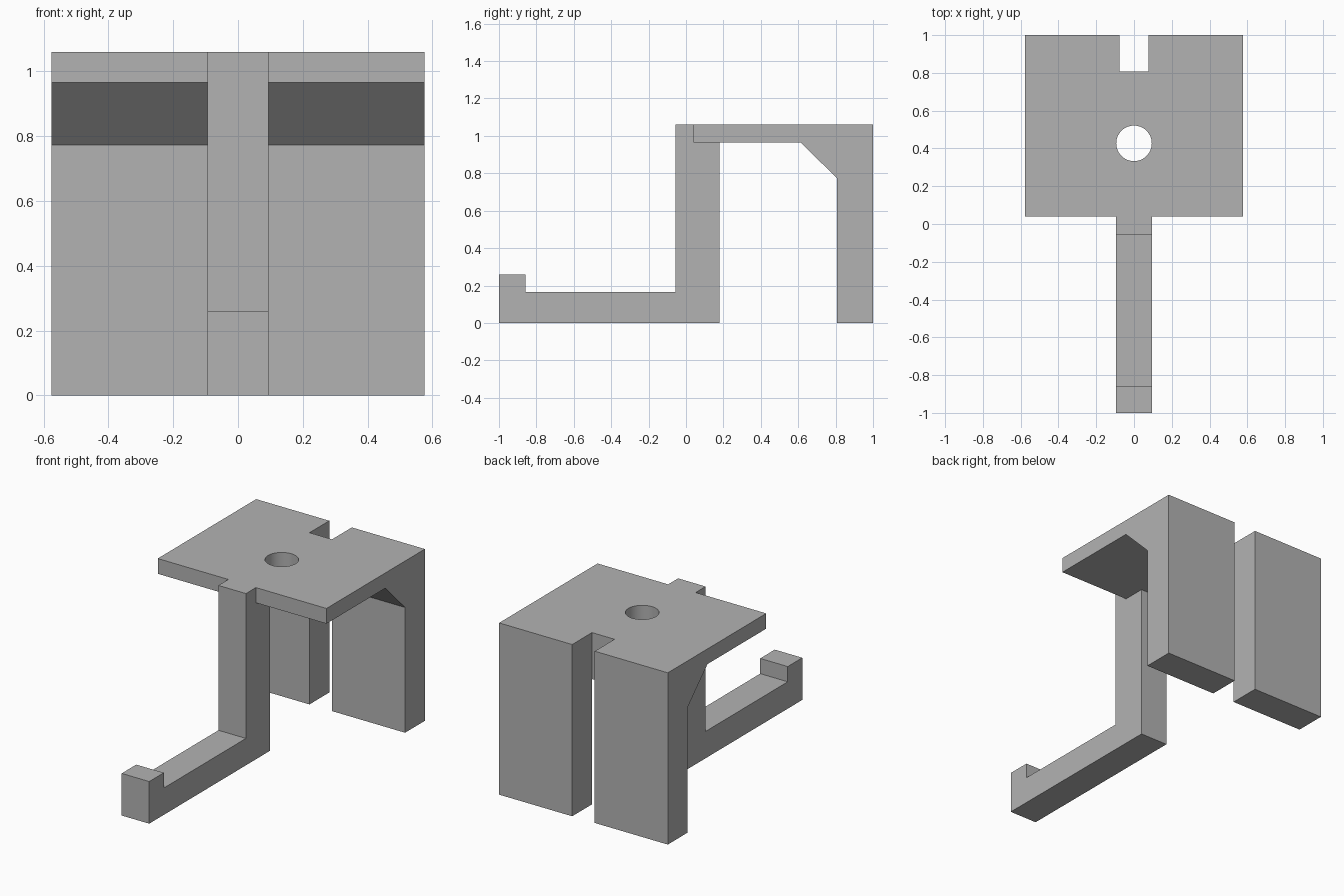
import bpy
import bmesh
import math
from mathutils import Matrix, Vector

default = bpy.data.objects.get("Cube")
if default:
    bpy.data.objects.remove(default, do_unlink=True)

# Single grey finish
grey = bpy.data.materials.new("plain grey")
grey.use_nodes = True
colour = (0.45, 0.45, 0.45, 1)
grey.diffuse_color = colour
grey.node_tree.nodes["Principled BSDF"].inputs["Base Color"].default_value = colour


def add_object(name, bm):
    bmesh.ops.recalc_face_normals(bm, faces=bm.faces[:])
    mesh = bpy.data.meshes.new(name)
    bm.to_mesh(mesh)
    bm.free()
    mesh.materials.append(grey)
    obj = bpy.data.objects.new(name, mesh)
    bpy.context.collection.objects.link(obj)
    return obj


def extrude_profile(name, outline, half_width):
    """Extrude a (y, z) side outline symmetrically along x."""
    bm = bmesh.new()
    face = bm.faces.new([bm.verts.new((-half_width, y, z)) for y, z in outline])
    moved = bmesh.ops.extrude_face_region(bm, geom=[face])["geom"]
    verts = [v for v in moved if isinstance(v, bmesh.types.BMVert)]
    bmesh.ops.translate(bm, verts=verts, vec=Vector((2 * half_width, 0, 0)))
    return add_object(name, bm)


def combine(target, tool, operation):
    """Apply a boolean and remove the tool."""
    mod = target.modifiers.new(operation.lower(), "BOOLEAN")
    mod.operation = operation
    mod.solver = "EXACT"
    mod.object = tool
    tool.hide_render = True
    bpy.context.view_layer.objects.active = target
    bpy.ops.object.modifier_apply(modifier=mod.name)
    bpy.data.objects.remove(tool, do_unlink=True)


TOP = 1.06

# Top plate, sloped gusset and back legs
bracket = extrude_profile("bracket", [
    (0.04, TOP), (1.0, TOP), (1.0, 0), (0.807, 0),
    (0.807, 0.773), (0.613, 0.966), (0.04, 0.966)], 0.576)

# Front post with the long hooked foot
hook_arm = extrude_profile("hook_arm", [
    (-1.0, 0), (0.18, 0), (0.18, TOP), (-0.057, TOP),
    (-0.057, 0.166), (-0.858, 0.166), (-0.858, 0.26), (-1.0, 0.26)], 0.094)
combine(bracket, hook_arm, "UNION")

# Slot that splits the back into two legs
slot = extrude_profile("slot_cutter", [
    (0.807, -0.2), (1.2, -0.2), (1.2, 1.3), (0.807, 1.3)], 0.077)
combine(bracket, slot, "DIFFERENCE")

# Round hole through the plate
bm = bmesh.new()
bmesh.ops.create_cone(bm, cap_ends=True, segments=64, radius1=0.094, radius2=0.094,
                      depth=0.5, matrix=Matrix.Translation((0, 0.427, TOP)))
combine(bracket, add_object("hole_cutter", bm), "DIFFERENCE")

# Smooth hole wall, crisp edges elsewhere
bpy.ops.object.select_all(action="DESELECT")
bracket.select_set(True)
bpy.context.view_layer.objects.active = bracket
bpy.ops.object.shade_smooth_by_angle(angle=math.radians(30))
